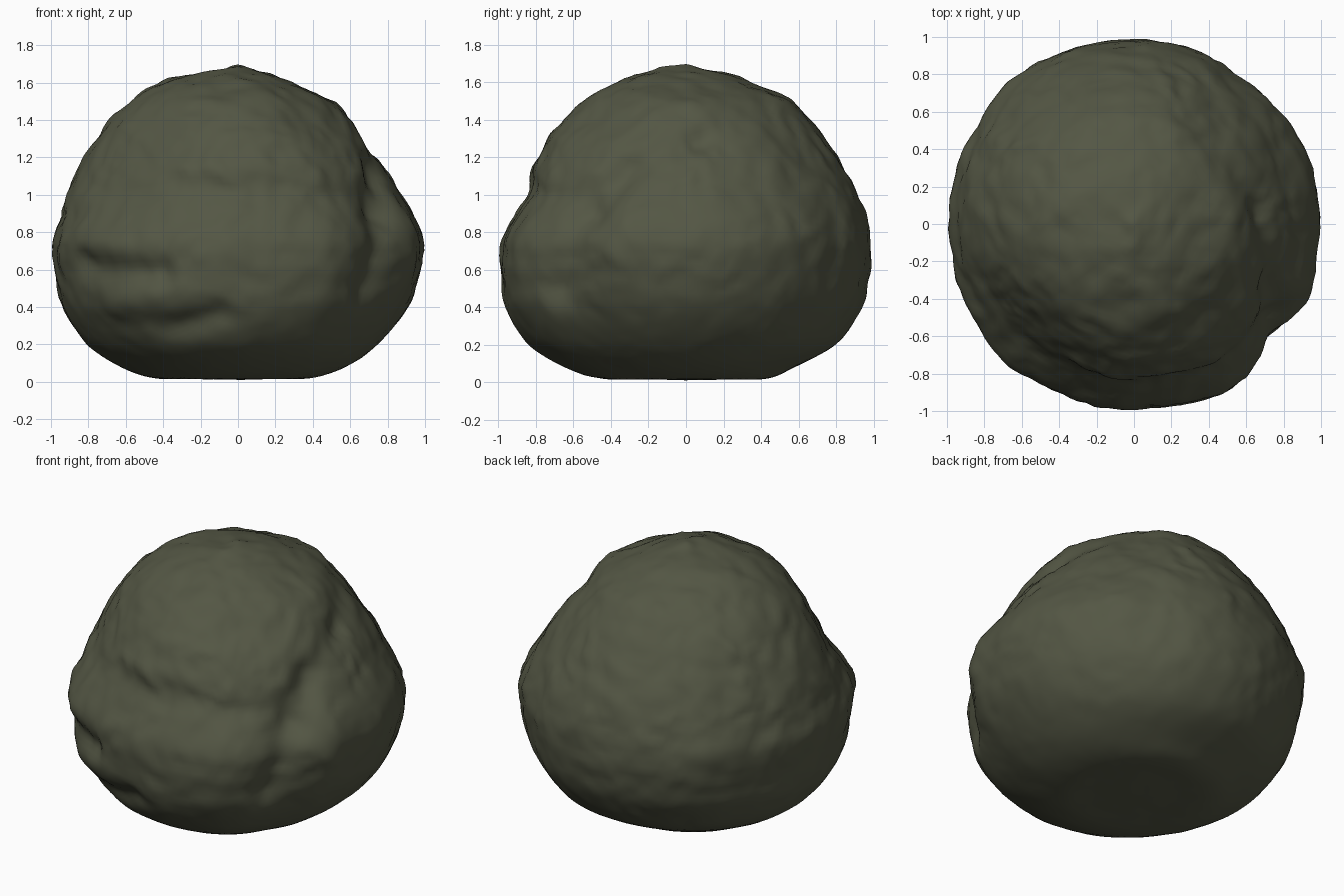
import bpy, bmesh, math
from mathutils import Vector, noise

# Half-widths by height: z, left, right, front, back
ROWS = [
    (0.01, 0.00, 0.00, 0.00, 0.00),
    (0.015, 0.24, 0.22, 0.24, 0.24),
    (0.02, 0.46, 0.40, 0.46, 0.44),
    (0.08, 0.63, 0.58, 0.65, 0.58),
    (0.20, 0.81, 0.75, 0.84, 0.80),
    (0.38, 0.93, 0.90, 0.96, 0.93),
    (0.55, 0.97, 0.97, 0.99, 0.98),
    (0.74, 1.00, 1.00, 0.99, 0.99),
    (0.90, 0.95, 0.94, 0.91, 0.96),
    (1.02, 0.92, 0.87, 0.84, 0.91),
    (1.15, 0.86, 0.79, 0.83, 0.84),
    (1.30, 0.77, 0.69, 0.74, 0.75),
    (1.41, 0.69, 0.61, 0.65, 0.66),
    (1.51, 0.57, 0.50, 0.54, 0.56),
    (1.60, 0.42, 0.30, 0.38, 0.38),
    (1.66, 0.22, 0.16, 0.20, 0.20),
    (1.68, 0.00, 0.00, 0.00, 0.00),
]
# Corner shaping: angle, height, amount, angular width, vertical width
CORNERS = [
    (-60, 0.60, 0.035, 12, 0.50),
    (-39, 0.70, -0.025, 9, 0.60),
    (52, 0.80, -0.02, 14, 0.80),
    (128, 0.65, 0.025, 14, 0.30),
    (-136, 0.72, 0.025, 14, 0.16),
    (-136, 1.22, -0.08, 28, 0.26),
    (-136, 0.22, -0.03, 20, 0.15),
    (-45, 1.45, -0.04, 25, 0.20),
    (45, 1.45, -0.05, 28, 0.25),
]
# Grooves (negative) and bulges: start, end, depth, width
DENTS = [
    ((0.56, 0.25, 1.40), (0.68, 0.07, 1.30), -0.025, 0.09),
    ((0.68, 0.07, 1.30), (0.75, -0.33, 1.13), -0.025, 0.09),
    ((0.75, -0.33, 1.13), (0.77, -0.50, 0.92), -0.040, 0.10),
    ((0.77, -0.52, 0.90), (0.68, -0.68, 0.50), -0.040, 0.10),
    ((0.88, -0.32, 0.88), (0.90, -0.36, 0.60), 0.020, 0.11),
    ((0.60, -0.55, 1.12), (0.62, -0.25, 1.28), 0.015, 0.10),
    ((-0.85, -0.55, 0.64), (-0.42, -0.89, 0.58), -0.050, 0.075),
    ((-0.70, -0.70, 0.38), (-0.30, -0.92, 0.52), 0.020, 0.08),
    ((-0.42, -0.84, 0.25), (-0.10, -0.93, 0.36), -0.040, 0.08),
    ((0.10, -0.55, 1.42), (0.32, -0.52, 1.36), -0.015, 0.08),
    ((0.00, 0.00, 1.68), (0.00, -0.09, 1.68), 0.020, 0.08),
]
CENTRE = Vector((0, 0, 0.75))


def row_at(s):
    """Smooth curve through the rows (Catmull-Rom)."""
    i = min(int(s), len(ROWS) - 2)
    t = s - i
    p = [ROWS[max(0, min(len(ROWS) - 1, i + k))] for k in (-1, 0, 1, 2)]
    return [0.5 * (2 * b + (c - a) * t + (2 * a - 5 * b + 4 * c - d) * t * t
                   + (3 * b - a - 3 * c + d) * t ** 3) for a, b, c, d in zip(*p)]


# Distance along the outline, used to spread the vertices evenly
LENGTHS = [0.0]
for a, b in zip(ROWS, ROWS[1:]):
    LENGTHS.append(LENGTHS[-1] + math.hypot(b[0] - a[0], (sum(b[1:]) - sum(a[1:])) / 4))


def body_point(n):
    u = (1 - math.acos(max(-1, min(1, n.z))) / math.pi) * LENGTHS[-1]
    i = 0
    while i < len(ROWS) - 2 and LENGTHS[i + 1] < u:
        i += 1
    z, left, right, front, back = row_at(i + (u - LENGTHS[i]) / (LENGTHS[i + 1] - LENGTHS[i]))
    az = math.atan2(n.y, n.x)
    c, s = math.cos(az), math.sin(az)
    r = (right if c > 0 else left) * c * c + (back if s > 0 else front) * s * s
    for deg, height, amount, width, tall in CORNERS:
        d = (math.degrees(az) - deg + 180) % 360 - 180
        r *= 1 + amount * math.exp(-(d / width) ** 2 - ((z - height) / tall) ** 2)
    return Vector((r * c, r * s, z))


def dent(p):
    total = 0.0
    for a, b, depth, width in DENTS:
        a, b = Vector(a), Vector(b)
        t = max(0, min(1, (p - a).dot(b - a) / (b - a).length_squared))
        total += depth * math.exp(-((p - a.lerp(b, t)).length / width) ** 2)
    return total


def lumps(p):
    # Rough on top and in front, calmer underneath
    k = max(0.15, min(1, p.z / 0.7))
    q = p + 0.10 * noise.noise_vector(p * 3)
    return k * (0.010 * noise.noise(q * 4.5) + 0.013 * noise.noise(q * 8)
                + 0.007 * noise.noise(q * 16) - 0.006)


# Boulder
bm = bmesh.new()
bmesh.ops.create_icosphere(bm, subdivisions=6, radius=1)
for v in bm.verts:
    p = body_point(v.co.normalized())
    out = (p - CENTRE).normalized()
    v.co = p + out * (dent(p) + lumps(p))
    v.co.z = max(0, v.co.z)
for f in bm.faces:
    f.smooth = True
mesh = bpy.data.meshes.new("boulder")
bm.to_mesh(mesh)
bm.free()

stone = bpy.data.materials.new("dark olive stone")
stone.diffuse_color = (0.088, 0.094, 0.058, 1)
mesh.materials.append(stone)
boulder = bpy.data.objects.new("boulder", mesh)
bpy.context.collection.objects.link(boulder)
